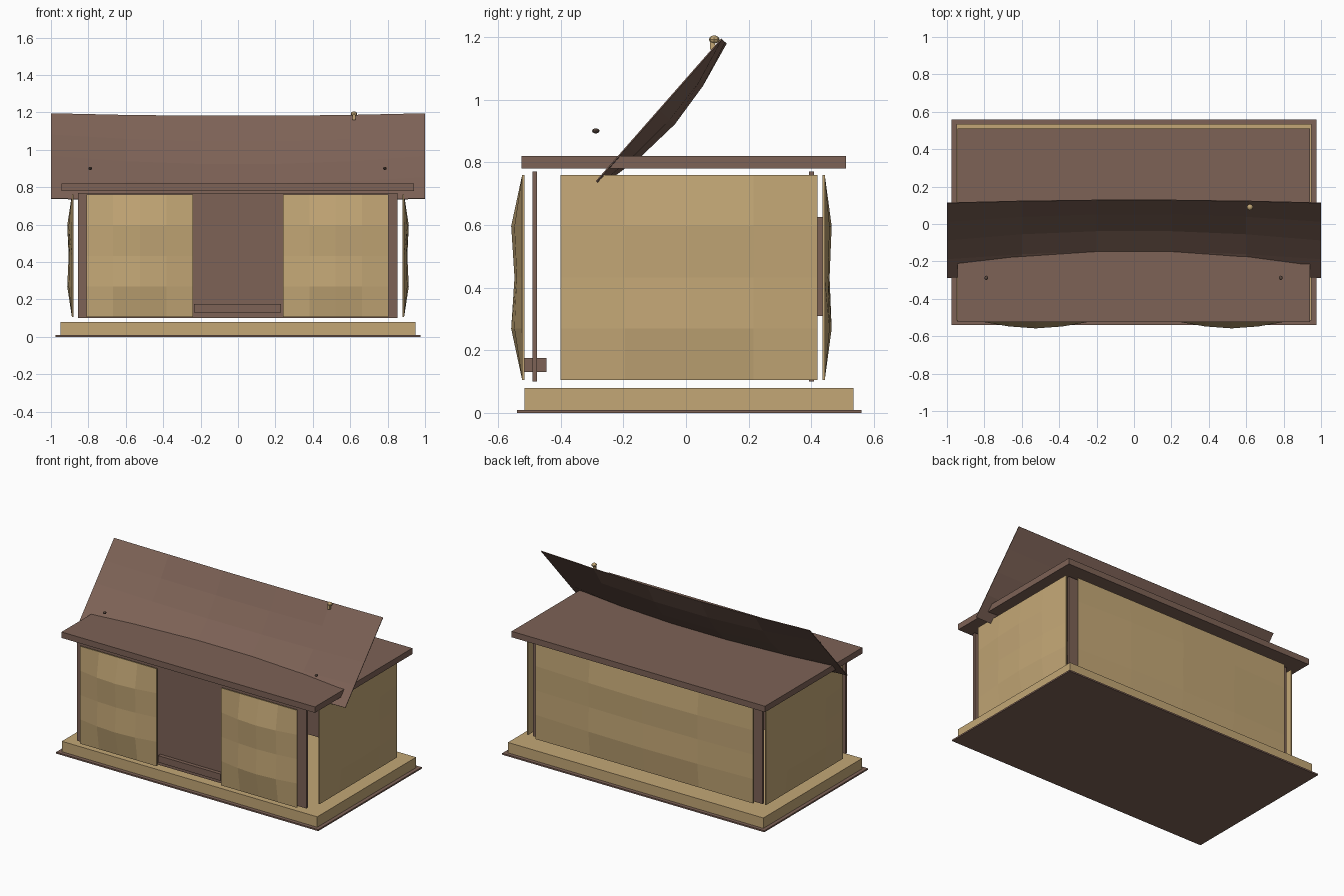
import bpy, bmesh, math
from mathutils import Vector

if "Cube" in bpy.data.objects:
    bpy.data.objects.remove(bpy.data.objects["Cube"])


def mat(name, col):
    m = bpy.data.materials.new(name)
    m.diffuse_color = (*col, 1)
    m.use_nodes = True
    m.node_tree.nodes["Principled BSDF"].inputs["Base Color"].default_value = m.diffuse_color
    return m


BROWN = mat("brown wood", (0.205, 0.122, 0.093))
TAN = mat("tan wood", (0.546, 0.386, 0.181))
DARK = mat("dark pin", (0.10, 0.065, 0.05))


def finish(name, bm, material):
    bmesh.ops.recalc_face_normals(bm, faces=bm.faces)
    me = bpy.data.meshes.new(name)
    bm.to_mesh(me)
    bm.free()
    me.materials.append(material)
    ob = bpy.data.objects.new(name, me)
    bpy.context.collection.objects.link(ob)
    return ob


def box(name, x, y, z, material):
    bm = bmesh.new()
    bmesh.ops.create_cube(bm, size=1)
    for v in bm.verts:
        v.co = Vector([(r[0] + r[1]) / 2 + c * (r[1] - r[0])
                       for c, r in zip(v.co, (x, y, z))])
    return finish(name, bm, material)


def sheet(name, nu, nv, point, thick, material):
    """Grid surface point(u, v) closed by a back layer; thick(u, v) gives the back point."""
    bm = bmesh.new()
    layers = []
    for f in (point, thick):
        layers.append([[bm.verts.new(f(i / nu, j / nv)) for j in range(nv + 1)]
                       for i in range(nu + 1)])
    for g in layers:
        for i in range(nu):
            for j in range(nv):
                bm.faces.new((g[i][j], g[i + 1][j], g[i + 1][j + 1], g[i][j + 1]))
    a, b = layers
    for i in range(nu):
        for j in (0, nv):
            bm.faces.new((a[i][j], a[i + 1][j], b[i + 1][j], b[i][j]))
    for j in range(nv):
        for i in (0, nu):
            bm.faces.new((a[i][j], a[i][j + 1], b[i][j + 1], b[i][j]))
    return finish(name, bm, material)


def wall(name, start, end, out, bulge):
    """Upright wall panel with two soft horizontal ridges, flat on the inside."""
    s, e, n = Vector((*start, 0)), Vector((*end, 0)), Vector((*out, 0))
    ridge = [0, 1, 0.7, 1, 0]

    def inner(u, v):
        return s.lerp(e, u) + Vector((0, 0, 0.105 + 0.655 * v))

    def outer(u, v):
        return inner(u, v) + n * (0.008 + bulge * ridge[round(v * 4)] * math.sin(math.pi * u))

    return sheet(name, 4, 4, outer, inner, TAN)


# Base and floor
box("bottom_plate", (-0.975, 0.975), (-0.54, 0.56), (0, 0.01), BROWN)
box("base", (-0.95, 0.95), (-0.515, 0.535), (0.01, 0.08), TAN)

# Inner boards, rear block, door step and roof slab
box("front_board", (-0.855, 0.852), (-0.49, -0.475), (0.10, 0.77), BROWN)
box("back_board", (-0.855, 0.852), (0.393, 0.408), (0.10, 0.77), BROWN)
box("back_block", (-0.3, 0.3), (0.408, 0.437), (0.31, 0.625), BROWN)
box("door_step", (-0.235, 0.23), (-0.515, -0.445), (0.13, 0.175), BROWN)
box("roof_slab", (-0.945, 0.94), (-0.525, 0.51), (0.78, 0.82), BROWN)

# Ridged outer walls
wall("front_left_wall", (-0.81, -0.515), (-0.24, -0.515), (0, -1), 0.035)
wall("front_right_wall", (0.24, -0.515), (0.805, -0.515), (0, -1), 0.035)
wall("back_wall", (-0.81, 0.435), (0.81, 0.435), (0, 1), 0.022)
wall("right_wall", (0.88, -0.40), (0.88, 0.42), (1, 0), 0.025)
wall("left_wall", (-0.88, -0.40), (-0.88, 0.42), (-1, 0), 0.025)


# Tilted, sagging roof flap
def flap(offset):
    def f(u, v):
        x = -1 + 2 * u
        sag = (0.02 + 0.046 * math.sin(math.pi * v)) * (1 - x * x) / 0.96 + offset
        return Vector((x, -0.288 + 0.4 * v + 0.75 * sag, 0.74 + 0.455 * v - 0.66 * sag))
    return f


sheet("roof_flap", 5, 4, flap(0), flap(0.004), BROWN)


# Small pins and the knob on the flap
def blob(name, c, size, material):
    bm = bmesh.new()
    bmesh.ops.create_uvsphere(bm, u_segments=8, v_segments=6, radius=0.5)
    for v in bm.verts:
        v.co = Vector(c) + Vector([a * b for a, b in zip(v.co, size)])
    return finish(name, bm, material)


for side, x in (("left", -0.79), ("right", 0.785)):
    blob(side + "_pin", (x, -0.288, 0.90), (0.02, 0.024, 0.016), DARK)
blob("knob_cap", (0.62, 0.09, 1.192), (0.034, 0.034, 0.026), TAN)
box("knob_stem", (0.612, 0.628), (0.076, 0.092), (1.16, 1.19), TAN)
